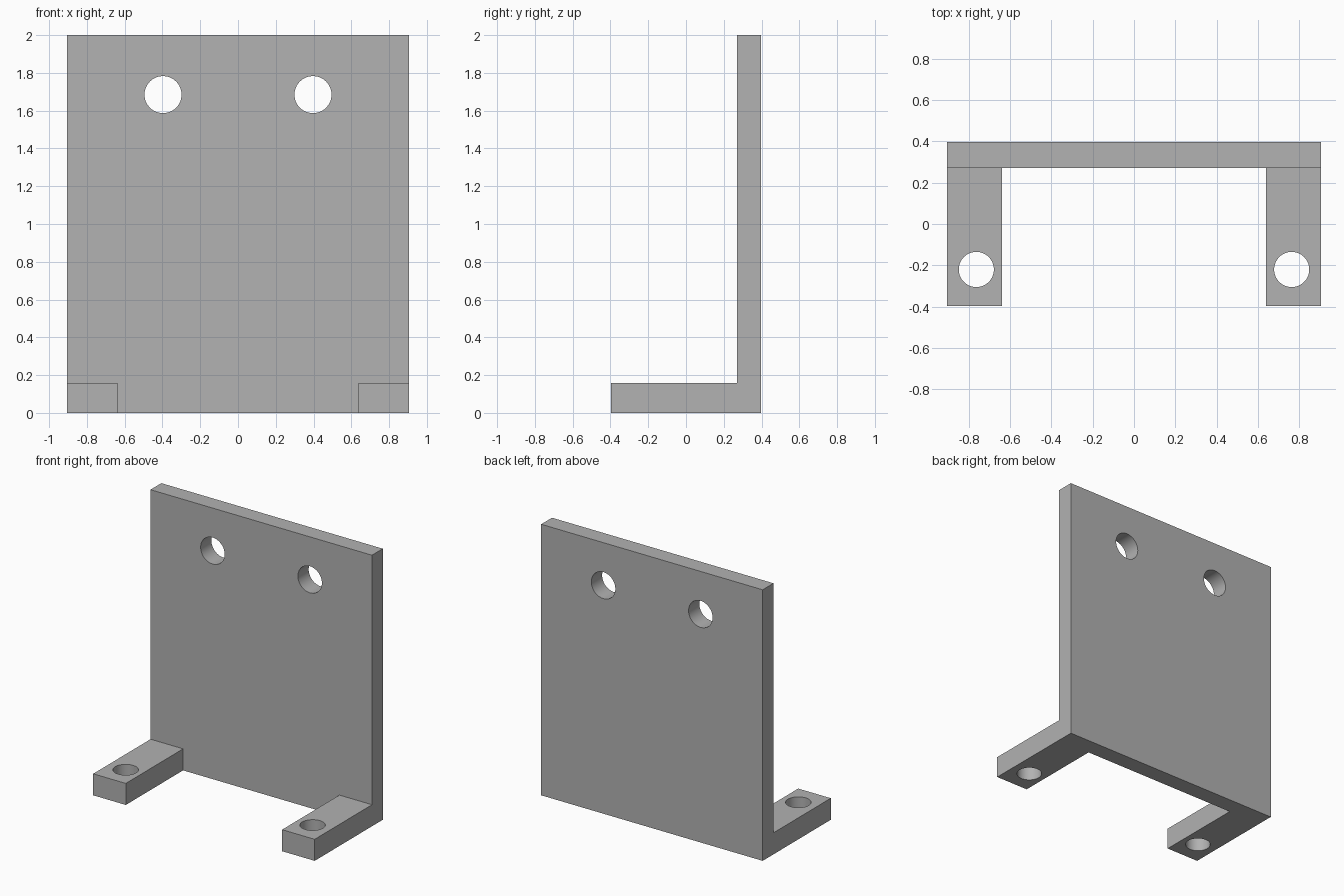
import bpy, bmesh, math
from mathutils import Vector

cube = bpy.data.objects.get("Cube")
if cube:
    bpy.data.objects.remove(cube, do_unlink=True)

HALF_W, HALF_D, HEIGHT = 0.904, 0.397, 2.0
PLATE_FRONT = 0.271     # y of the plate's front face
FOOT_IN, FOOT_H = 0.638, 0.159

grey = bpy.data.materials.new("plain_grey")
grey.use_nodes = True
colour = (0.445, 0.445, 0.445, 1)
grey.diffuse_color = colour
grey.node_tree.nodes["Principled BSDF"].inputs["Base Color"].default_value = colour


def raise_face(bm, face, height):
    """Extrude a face upwards and return the new top face."""
    geom = bmesh.ops.extrude_face_region(bm, geom=[face])["geom"]
    verts = [g for g in geom if isinstance(g, bmesh.types.BMVert)]
    bmesh.ops.translate(bm, verts=verts, vec=(0, 0, height))
    return next(g for g in geom if isinstance(g, bmesh.types.BMFace))


# Bracket base: U-shaped plan of back bar and two feet
half = [(HALF_W, HALF_D), (HALF_W, PLATE_FRONT), (HALF_W, -HALF_D),
        (FOOT_IN, -HALF_D), (FOOT_IN, PLATE_FRONT)]
plan = half + [(-x, y) for x, y in reversed(half)]
bm = bmesh.new()
base = bm.faces.new([bm.verts.new((x, y, 0)) for x, y in plan])
top = raise_face(bm, base, FOOT_H)
bmesh.ops.holes_fill(bm, edges=bm.edges[:])


# Separate the feet tops from the bar, then raise the bar into the plate
def top_vert(x):
    target = Vector((x, PLATE_FRONT, FOOT_H))
    return min(bm.verts, key=lambda v: (v.co - target).length)


for s in (-1, 1):
    a, b = top_vert(s * HALF_W), top_vert(s * FOOT_IN)
    face = next(f for f in a.link_faces if b in f.verts)
    bmesh.utils.face_split(face, a, b)
bar = max((f for f in bm.faces if all(v.co.z > FOOT_H / 2 for v in f.verts)),
          key=lambda f: f.calc_center_median().y)
raise_face(bm, bar, HEIGHT - FOOT_H)
if bar.is_valid:
    bmesh.ops.delete(bm, geom=[bar], context="FACES_ONLY")
bmesh.ops.dissolve_limit(bm, angle_limit=0.01, verts=bm.verts[:], edges=bm.edges[:])
bmesh.ops.recalc_face_normals(bm, faces=bm.faces[:])

mesh = bpy.data.meshes.new("mounting_bracket")
bm.to_mesh(mesh)
bm.free()
bracket = bpy.data.objects.new("mounting_bracket", mesh)
bpy.context.collection.objects.link(bracket)
mesh.materials.append(grey)


# Drill the screw holes in the plate and the feet
def drill(location, radius, tilt):
    bpy.ops.mesh.primitive_cylinder_add(vertices=64, radius=radius, depth=0.4,
                                        location=location, rotation=(tilt, 0, 0))
    cutter = bpy.context.object
    cutter.name = "hole_cutter"
    cutter.data.materials.append(grey)
    cutter.hide_render = True
    bpy.context.view_layer.objects.active = bracket
    mod = bracket.modifiers.new("hole", "BOOLEAN")
    mod.operation, mod.solver, mod.object = "DIFFERENCE", "EXACT", cutter
    bpy.ops.object.modifier_apply(modifier=mod.name)
    bpy.data.objects.remove(cutter, do_unlink=True)


for s in (-1, 1):
    drill((s * 0.397, 0.334, 1.685), 0.098, math.pi / 2)
    drill((s * 0.763, -0.22, FOOT_H / 2), 0.085, 0)

bpy.ops.object.select_all(action="DESELECT")
bracket.select_set(True)
bpy.context.view_layer.objects.active = bracket
bpy.ops.object.shade_smooth_by_angle(angle=math.radians(30))
